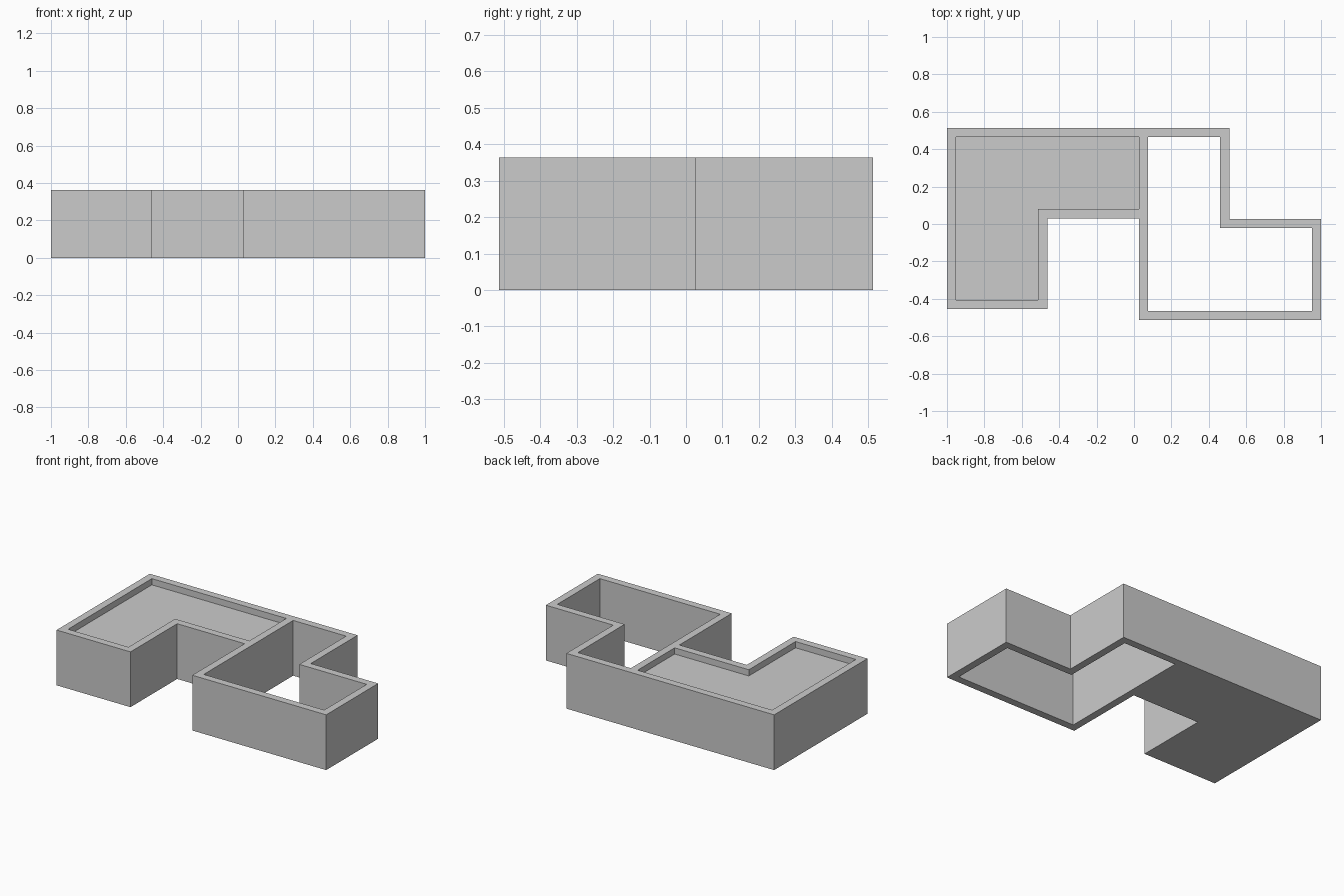
import bpy, bmesh

if "Cube" in bpy.data.objects:
    bpy.data.objects.remove(bpy.data.objects["Cube"])

H = 0.363        # overall height
DECK = 0.322     # recessed roof deck level


def prism(name, pts, z0, z1):
    """Extrude a closed plan outline between two heights."""
    bm = bmesh.new()
    face = bm.faces.new([bm.verts.new((x, y, z0)) for x, y in pts])
    top = bmesh.ops.extrude_face_region(bm, geom=[face])["geom"]
    for v in top:
        if isinstance(v, bmesh.types.BMVert):
            v.co.z = z1
    bmesh.ops.recalc_face_normals(bm, faces=bm.faces)
    mesh = bpy.data.meshes.new(name)
    bm.to_mesh(mesh)
    bm.free()
    ob = bpy.data.objects.new(name, mesh)
    bpy.context.collection.objects.link(ob)
    return ob


def cut(target, cutter):
    """Subtract the cutter, apply, and discard it."""
    cutter.hide_render = True
    mod = target.modifiers.new("cut", 'BOOLEAN')
    mod.operation = 'DIFFERENCE'
    mod.solver = 'EXACT'
    mod.object = cutter
    bpy.context.view_layer.objects.active = target
    bpy.ops.object.modifier_apply(modifier=mod.name)
    bpy.data.objects.remove(cutter)


# Building mass: L-shaped wing on the left, stepped courtyard on the right
building = prism("building_walls", [
    (-1, -0.455), (-0.463, -0.455), (-0.463, 0.03), (0.027, 0.03),
    (0.027, -0.513), (1, -0.513), (1, 0.027), (0.51, 0.027),
    (0.51, 0.513), (-1, 0.513)], 0, H)

# Shallow roof recess leaving a parapet around the solid wing
cut(building, prism("roof_recess", [
    (-0.951, -0.406), (-0.512, -0.406), (-0.512, 0.079), (0.027, 0.079),
    (0.027, 0.464), (-0.951, 0.464)], DECK, H + 0.1))

# Open courtyard cut right through
cut(building, prism("courtyard_opening", [
    (0.076, -0.464), (0.951, -0.464), (0.951, -0.022), (0.461, -0.022),
    (0.461, 0.464), (0.076, 0.464)], -0.1, H + 0.1))
